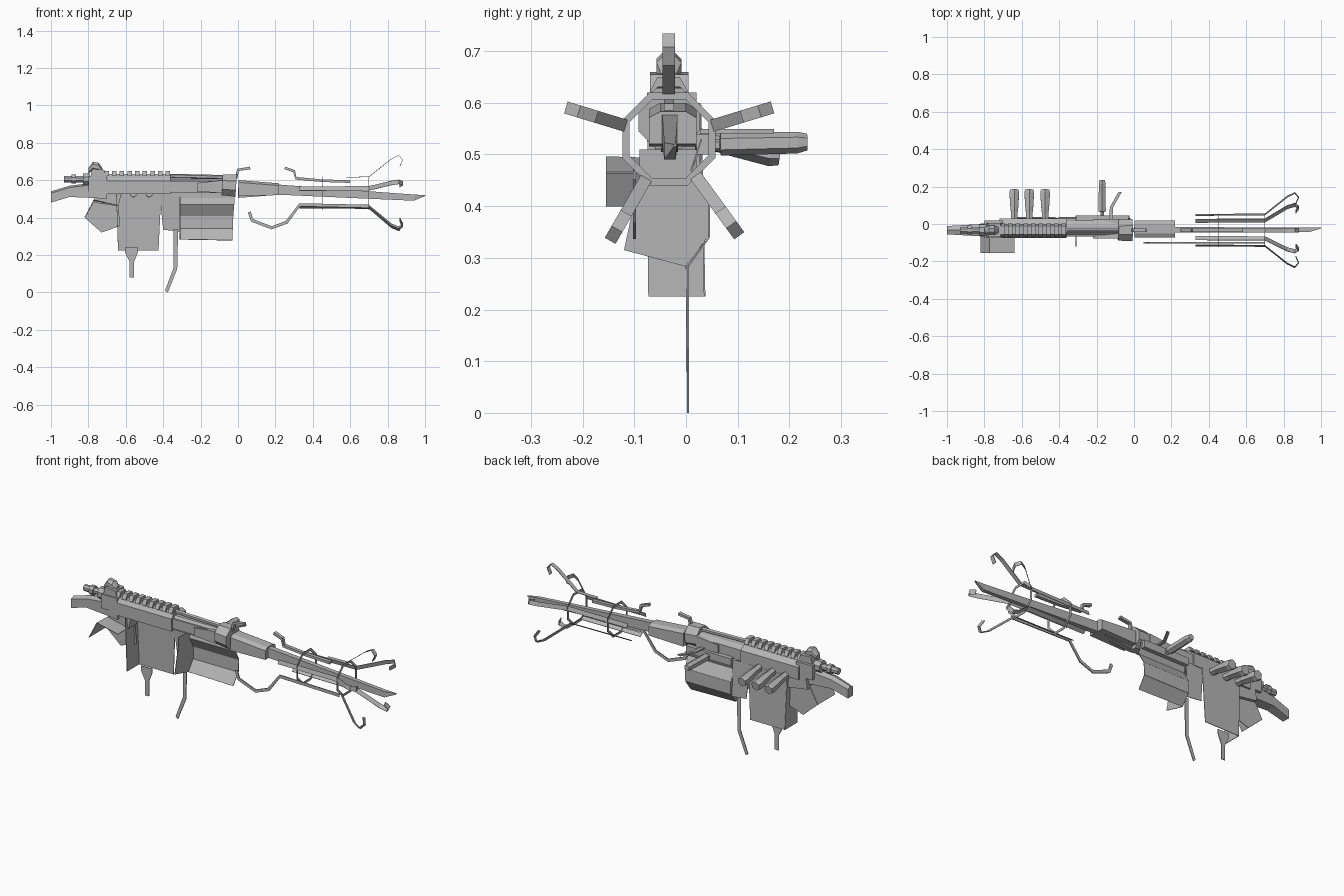
import bpy, bmesh, math
from mathutils import Vector

if "Cube" in bpy.data.objects:
    bpy.data.objects.remove(bpy.data.objects["Cube"])

grey = bpy.data.materials.new("plain grey")
grey.diffuse_color = (0.46, 0.46, 0.46, 1)
grey.use_nodes = True
grey.node_tree.nodes["Principled BSDF"].inputs["Base Color"].default_value = grey.diffuse_color
CY, CZ = -0.033, 0.53          # axis of the barrel and claws


def finish(name, bm):
    bmesh.ops.recalc_face_normals(bm, faces=bm.faces)
    me = bpy.data.meshes.new(name)
    bm.to_mesh(me)
    bm.free()
    me.materials.append(grey)
    ob = bpy.data.objects.new(name, me)
    bpy.context.collection.objects.link(ob)
    return ob


def loft(name, rings):
    """Closed skin between rings with the same number of points."""
    bm = bmesh.new()
    vs = [[bm.verts.new(p) for p in r] for r in rings]
    n = len(vs[0])
    for a, b in zip(vs, vs[1:]):
        for i in range(n):
            bm.faces.new((a[i], a[(i + 1) % n], b[(i + 1) % n], b[i]))
    bm.faces.new(vs[0])
    bm.faces.new(vs[-1])
    return finish(name, bm)


def sheet(name, *polys):
    """Open sheet-metal part: separate polygons, given a thin wall."""
    bm = bmesh.new()
    for poly in polys:
        bm.faces.new([bm.verts.new(p) for p in poly])
    ob = finish(name, bm)
    m = ob.modifiers.new("thickness", "SOLIDIFY")
    m.thickness, m.offset = .003, 0
    return ob


def plate(name, xz, y0, y1):
    """Side outline extruded along y."""
    return loft(name, [[(x, y, z) for x, z in xz] for y in (y0, y1)])


def section(name, yz, x0, x1):
    """End outline extruded along x."""
    return loft(name, [[(x, y, z) for y, z in yz] for x in (x0, x1)])


def box(name, x0, x1, y0, y1, z0, z1):
    return plate(name, [(x0, z0), (x1, z0), (x1, z1), (x0, z1)], y0, y1)


def rod(name, stations, sides=6):
    """Faceted rod through (point, radius) stations."""
    d = (Vector(stations[-1][0]) - Vector(stations[0][0])).normalized()
    u = d.cross(Vector((0, 0, 1))).normalized()
    v = d.cross(u)
    rings = []
    for p, r in stations:
        rings.append([Vector(p) + r * (u * math.cos(a) + v * math.sin(a))
                      for a in [(i + .5) * math.tau / sides for i in range(sides)]])
    return loft(name, rings)


def ribbon(name, path, wide, thick=0.003):
    """Flat strip: 'wide' is the half-width vector, thickness is across it."""
    path = [Vector(p) for p in path]
    w = Vector(wide)
    rings = []
    for i, p in enumerate(path):
        t = (path[min(i + 1, len(path) - 1)] - path[max(i - 1, 0)]).normalized()
        n = t.cross(w).normalized() * thick / 2
        rings.append([p + w + n, p - w + n, p - w - n, p + w - n])
    return loft(name, rings)


# receiver with chamfered top
section("receiver", [(-.075, .525), (-.075, .595), (-.06, .615), (0, .615),
                     (.03, .595), (.03, .525)], -.72, -.36)
section("fore_receiver", [(-.06, .53), (-.06, .59), (-.045, .605), (-.01, .605),
                          (.02, .59), (.02, .53)], -.36, -.08)
box("breech_panel", -.36, -.09, -.068, -.06, .54, .595)
box("side_rail", -.31, -.03, .02, .045, .50, .54)
rod("gas_tube", [((-.36, CY, .622), .012), ((-.02, CY, .614), .012)])
plate("collar_step", [(-.22, .54), (-.08, .53), (-.08, .60), (-.22, .585)], -.078, .028)

# octagonal front collar
rod("front_collar", [((-.085, CY, .575), .06), ((-.01, CY, .57), .064)], 8)

# toothed top rail
section("top_rail", [(-.06, .61), (-.055, .632), (-.012, .632), (0, .61)], -.72, -.36)
for i in range(9):
    x = -.715 + i * .041
    section("rail_tooth", [(-.07, .622), (-.055, .65), (-.012, .65), (.004, .622)], x, x + .024)

# rear sight and rear tube
box("rear_block", -.80, -.70, -.075, .02, .54, .62)
plate("sight_base", [(-.79, .61), (-.70, .61), (-.715, .655), (-.78, .66)], -.07, .005)
rod("sight_knob", [((-.80, CY, .65), .016), ((-.775, CY, .675), .026),
                   ((-.745, CY, .668), .026), ((-.725, CY, .65), .016)], 8)
rod("rear_tube", [((-.93, CY, .605), .018), ((-.79, CY, .605), .018)], 8)
rod("tube_ring", [((-.89, CY, .605), .026), ((-.865, CY, .605), .026)], 8)
rod("rear_nut", [((-.83, CY, .605), .034), ((-.79, CY, .605), .034)], 8)

# curved tail stock
loft("tail_stock", [[(x, CY - w, z0), (x, CY - w, z1 - .01), (x, CY, z1),
                     (x, CY + w, z1 - .01), (x, CY + w, z0)]
                    for x, z0, z1, w in [(-1, .48, .54, .022), (-.9, .51, .57, .028),
                                         (-.78, .505, .585, .035), (-.70, .50, .58, .04)]])

# pistol grip: far side plate with rear and top strips, open to the front
sheet("pistol_grip",
      [(-.82, .0, .40), (-.77, .0, .49), (-.64, .0, .465), (-.63, .0, .355), (-.73, .0, .32)],
      [(-.82, 0, .40), (-.77, 0, .49), (-.77, -.155, .495), (-.82, -.155, .40)],
      [(-.77, 0, .49), (-.64, 0, .465), (-.64, -.155, .465), (-.77, -.155, .495)])
plate("grip_mount", [(-.77, .48), (-.64, .46), (-.62, .54), (-.76, .54)], -.06, .02)

# magazine: far wall and rear end, open to the front
sheet("magazine",
      [(-.64, .036, .225), (-.425, .036, .225), (-.41, .03, .53), (-.65, .03, .53)],
      [(-.64, .036, .225), (-.65, .03, .53), (-.65, -.075, .53), (-.64, -.073, .225)])

# fore hand box: far wall, chamfer and rear end, open to the front
sheet("hand_box",
      [(-.31, .03, .53), (-.02, .03, .53), (-.02, .01, .47), (-.31, .01, .47)],
      [(-.31, .01, .47), (-.02, .01, .47), (-.025, .045, .41), (-.31, .045, .41)],
      [(-.31, .045, .41), (-.025, .045, .41), (-.028, .045, .34), (-.31, .045, .34)],
      [(-.31, .045, .34), (-.028, .045, .34), (-.03, 0, .278), (-.31, 0, .283)],
      [(-.31, -.09, .51), (-.31, -.09, .455), (-.31, -.12, .315), (-.31, 0, .283),
       (-.31, .045, .345), (-.31, .045, .41), (-.31, .01, .47), (-.31, .03, .51)])
sheet("middle_plate", [(-.40, .035, .335), (-.31, .035, .325), (-.31, .025, .53),
                       (-.42, .025, .53)])

# thin hanging strips under the body
plate("hanging_tab", [(-.605, .24), (-.605, .215), (-.58, .165), (-.58, .08), (-.555, .08),
                      (-.555, .165), (-.535, .215), (-.535, .24)], 0, .004)
plate("hanging_leg", [(-.345, .34), (-.345, .13), (-.39, .01), (-.375, 0), (-.325, .125),
                      (-.32, .34)], .002, .006)

# side plugs, bolt handle and slanted lever on the +y side
for x in (-.64, -.56, -.475):
    rod("side_plug", [((x, .02, .53), .021), ((x, .065, .525), .021), ((x, .085, .522), .024),
                      ((x, .165, .507), .03), ((x, .183, .505), .026)])
rod("bolt_handle", [((-.17, .02, .518), .012), ((-.17, .065, .518), .012),
                    ((-.17, .067, .52), .022), ((-.17, .215, .523), .021),
                    ((-.17, .235, .524), .016)])
ribbon("slanted_lever", [(-.125, .02, .545), (-.12, .09, .545), (-.075, .17, .545)],
       (.009, 0, 0), .008)

# barrel block and long tapering blade
loft("barrel_block", [[(x, -.072, a), (x, -.072, b - .012), (x, -.05, b), (x, 0, b),
                       (x, .02, b - .012), (x, .02, a)]
                      for x, a, b in [(.003, .515, .60), (.22, .52, .583)]])
loft("long_blade", [[(x, a, z0), (x, b, z0), (x, b, z1), (x, a, z1)]
                    for x, a, b, z0, z1 in [(.0, -.048, -.015, .505, .56),
                                            (.22, -.046, -.016, .522, .576),
                                            (.60, -.044, -.018, .505, .548),
                                            (.94, -.042, -.02, .49, .523),
                                            (1.0, -.024, -.018, .515, .52)]])

# top front guide rods with bent ends
ribbon("front_guide", [(.25, CY, .665), (.30, CY, .648), (.31, CY, .61), (.45, CY, .597),
                       (.60, CY, .592)], (0, .01, 0), .014)
ribbon("collar_hook", [(-.01, CY, .61), (0, CY, .655), (.065, CY, .665)], (0, .01, 0), .014)

# flat octagonal rings
for x in (.45, .70):
    ring = [[(x, CY + r * math.cos(a), CZ + r * math.sin(a))
             for a in [(i + .5) * math.pi / 4 for i in range(8)]] for r in (.097, .083)]
    sheet("octagon_ring", *[(ring[0][i - 1], ring[0][i], ring[1][i], ring[1][i - 1])
                            for i in range(8)])

# five claws spread around the axis: (angle, reach, start)
for deg, k, start in [(90, .203, .58), (17, .208, .33), (163, .207, .33),
                      (-54, .23, .33), (-120, .226, .33)]:
    a = math.radians(deg)
    prof = [(start, .085), (.70, .088), (.82, k - .02), (.86, k), (.88, k - .025), (.865, k - .06)]
    ribbon("claw", [(x, CY + r * math.cos(a), CZ + r * math.sin(a)) for x, r in prof],
           (0, -.012 * math.sin(a), .012 * math.cos(a)))

# lower front hook, flat in the side view
ribbon("lower_hook", [(.06, -.1, .43), (.075, -.1, .385), (.18, -.1, .345), (.26, -.1, .375),
                      (.33, -.1, .468), (.70, -.1, .46)], (0, .003, 0), .017)
